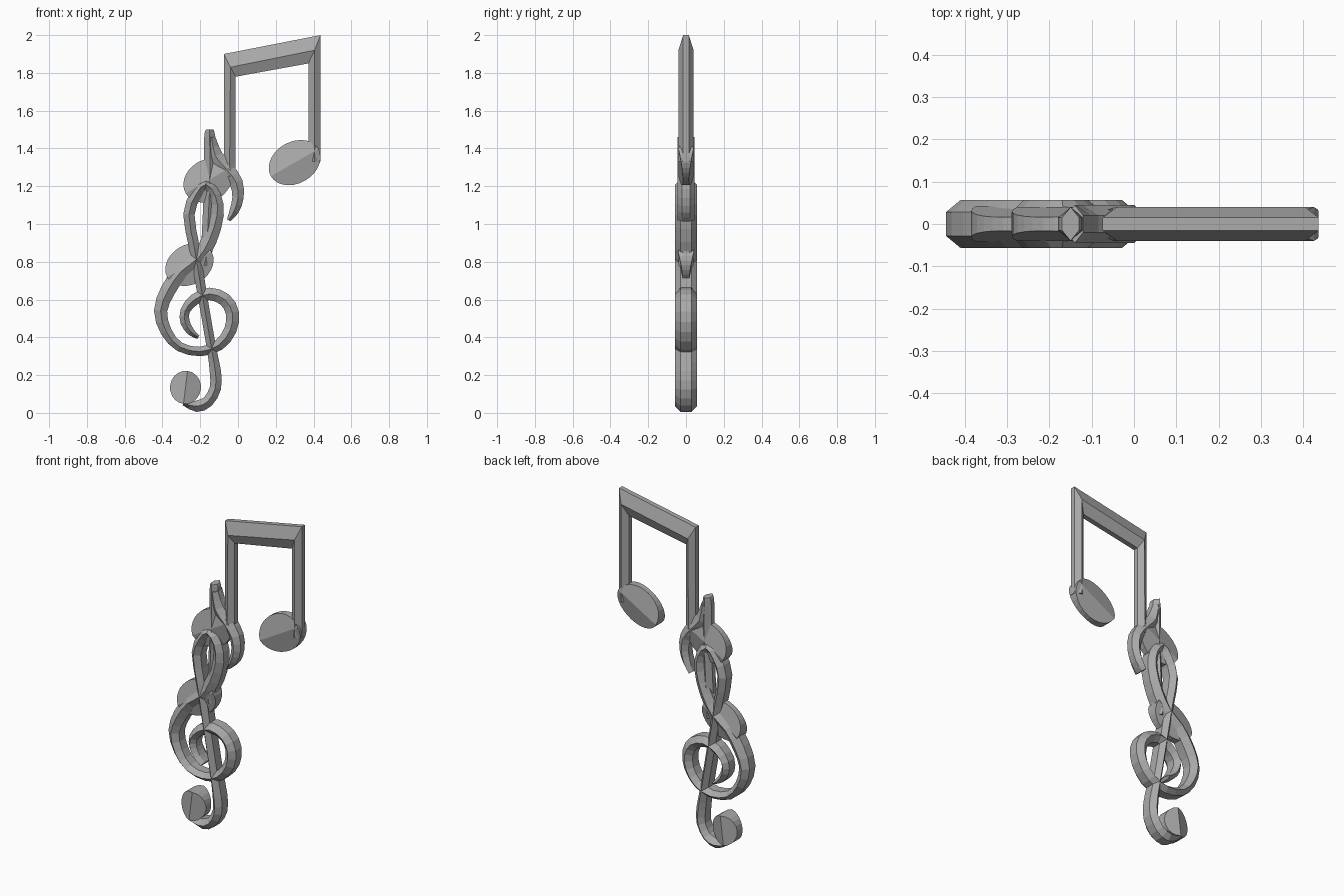
import bpy
import math
from mathutils import Vector

cube = bpy.data.objects.get("Cube")
if cube:
    bpy.data.objects.remove(cube, do_unlink=True)

grey = bpy.data.materials.new("metal grey")
grey.use_nodes = True
colour = (0.4, 0.4, 0.4, 1)
grey.diffuse_color = colour
grey.node_tree.nodes["Principled BSDF"].inputs["Base Color"].default_value = colour


def make_object(name, verts, faces):
    mesh = bpy.data.meshes.new(name)
    mesh.from_pydata(verts, [], faces)
    mesh.materials.append(grey)
    obj = bpy.data.objects.new(name, mesh)
    bpy.context.collection.objects.link(obj)
    bpy.context.view_layer.objects.active = obj
    obj.select_set(True)
    bpy.ops.object.mode_set(mode='EDIT')
    bpy.ops.mesh.select_all(action='SELECT')
    bpy.ops.mesh.normals_make_consistent(inside=False)
    bpy.ops.object.mode_set(mode='OBJECT')
    obj.select_set(False)
    return obj


def ridged_bar(name, outer, ridge, inner, rim, peak):
    """Six-sided bar with a ridge along its front and back."""
    verts, faces = [], []
    for o, r, i in zip(outer, ridge, inner):
        verts += [(o[0], -rim, o[1]), (r[0], -peak, r[1]), (i[0], -rim, i[1]),
                  (i[0], rim, i[1]), (r[0], peak, r[1]), (o[0], rim, o[1])]
    for s in range(len(outer) - 1):
        for k in range(6):
            a, b = s * 6 + k, s * 6 + (k + 1) % 6
            faces.append((a, b, b + 6, a + 6))
    faces.append(tuple(range(6)))
    faces.append(tuple(range(len(verts) - 6, len(verts))))
    return make_object(name, verts, faces)


def smooth_path(points, steps):
    """Catmull-Rom curve through points of x, z and half width, in hundredths."""
    pts = [Vector(p) / 100 for p in points]
    pts = [2 * pts[0] - pts[1]] + pts + [2 * pts[-1] - pts[-2]]
    path = []
    for a, b, c, d in zip(pts, pts[1:], pts[2:], pts[3:]):
        for s in range(steps):
            t = s / steps
            path.append(b + (c - a) * t / 2 + (2 * a - 5 * b + 4 * c - d) * t * t / 2
                        + (3 * b - a - 3 * c + d) * t ** 3 / 2)
    return path + [pts[-2]]


def stroke(name, points, rim, peak, steps=2):
    path = smooth_path(points, steps)
    outer, inner = [], []
    for n, p in enumerate(path):
        d = path[min(n + 1, len(path) - 1)] - path[max(n - 1, 0)]
        side = Vector((-d.y, d.x)).normalized() * p.z
        outer.append(p.xy + side)
        inner.append(p.xy - side)
    return ridged_bar(name, outer, path, inner, rim, peak)


def note_head(name, x, z, length, height, tilt, rim, peak, sides=28):
    """Oval disc whose front and back fold along the long axis."""
    verts, faces = [], []
    ca, sa = math.cos(tilt), math.sin(tilt)
    for sign in (-1, 1):
        for k in range(sides):
            a = math.tau * k / sides
            u, v = length * math.cos(a), height * math.sin(a)
            y = peak - (peak - rim) * abs(math.sin(a))
            verts.append((x + u * ca - v * sa, sign * y, z + u * sa + v * ca))
    half = sides // 2
    for base in (0, sides):
        faces.append([base + k for k in range(half + 1)])
        faces.append([base + k % sides for k in range(half, sides + 1)])
    for k in range(sides):
        n = (k + 1) % sides
        faces.append((k, n, n + sides, k + sides))
    return make_object(name, verts, faces)


# Beamed pair of notes
ridged_bar("beam_and_stems",
           [(-.075, 1.25), (-.075, 1.9), (.437, 2), (.437, 1.33)],
           [(-.045, 1.25), (-.04, 1.83), (.405, 1.92), (.405, 1.33)],
           [(-.012, 1.25), (-.012, 1.78), (.372, 1.85), (.372, 1.33)],
           .015, .04)
note_head("right_note_head", .3, 1.325, .145, .11, math.radians(30), .016, .04)
note_head("left_note_head", -.16, 1.23, .135, .11, math.radians(30), .016, .04)

# Single note with a flag
stroke("single_stem", [(-15, 150, 2), (-15, 145, 3), (-15, 120, 3), (-17, 78, 3)],
       .015, .04)
stroke("flag", [(-14, 146, 2), (-12, 136, 4), (-6, 129, 4), (-1, 122, 3.5),
                (0, 114, 3), (-2, 107, 2.5), (-5, 102, 1)], .02, .045)
note_head("single_note_head", -.257, .785, .135, .105, math.radians(30), .016, .042)

# Clef: tail, upright, top loop and spiral in one stroke
clef_path = [
    (-29, 5, 1), (-22, 3.5, 3), (-16, 6, 3), (-12, 13, 3), (-12, 22, 3),
    (-14, 34, 2.5), (-19, 63, 2.5), (-23, 87, 2.8), (-26, 105, 3), (-22, 116, 3),
    (-17, 121, 3), (-12, 115, 3), (-11, 105, 3.5), (-15, 92, 4), (-21, 82, 4),
    (-30, 75, 4), (-37, 65, 4), (-41, 54, 3.5), (-38, 43, 3), (-31, 35, 2.5),
    (-20, 32.5, 2.5), (-10, 36, 3), (-4, 44, 3.3), (-3, 53, 3.5), (-7, 60, 3.5),
    (-15, 63, 3.3), (-23, 60, 3), (-28, 54, 2.5), (-28, 48, 2.5), (-25, 43, 2),
    (-21, 40, 1)]
stroke("clef", clef_path, .028, .057)
note_head("clef_tail_ball", -.278, .135, .088, .082, math.radians(83), .025, .055, 20)
